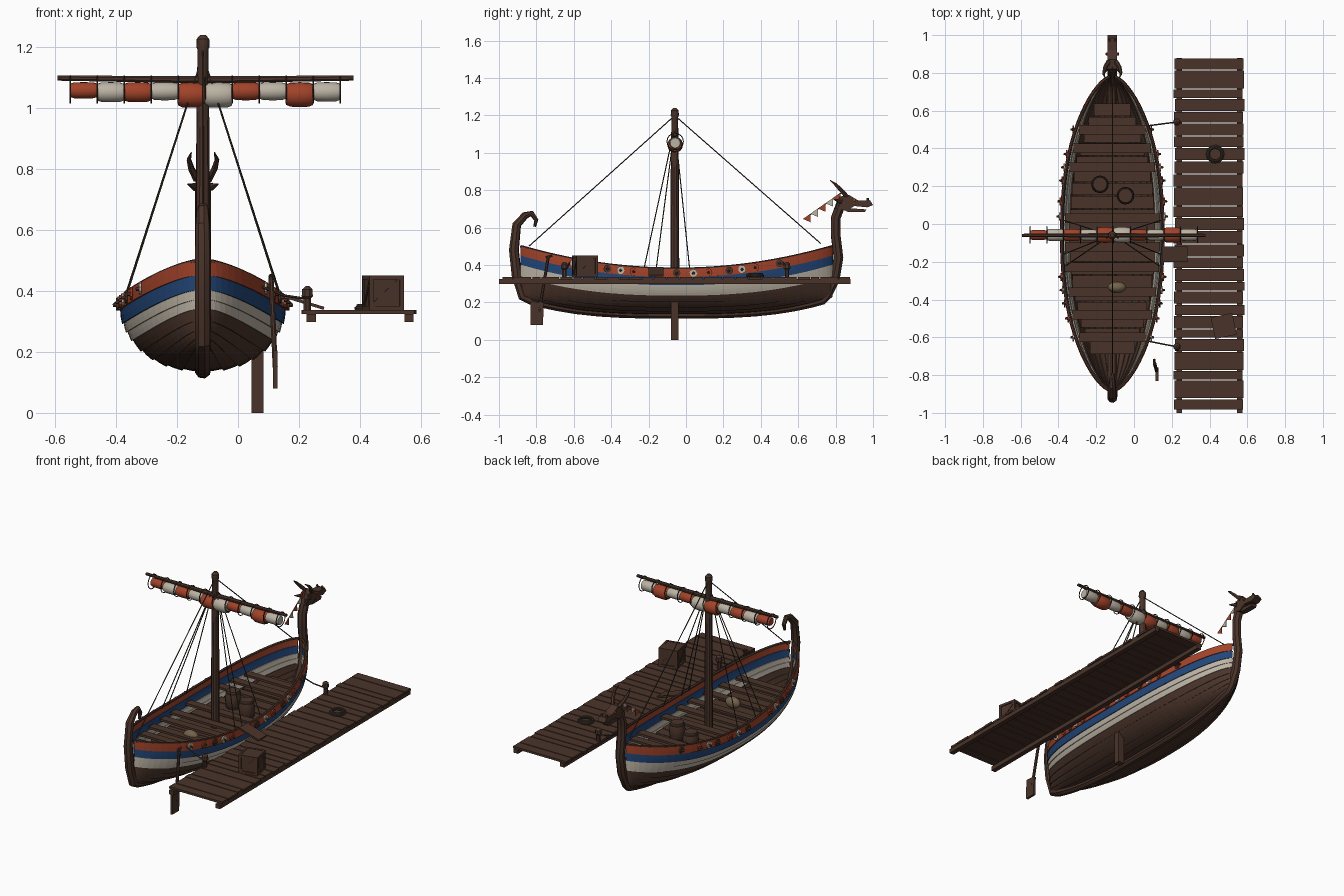
import bpy, bmesh, math, random
from mathutils import Vector, Matrix

if "Cube" in bpy.data.objects:
    bpy.data.objects.remove(bpy.data.objects["Cube"])
random.seed(4)
CX = -0.115  # ship centre line

def mat(name, c):
    m = bpy.data.materials.new(name)
    m.diffuse_color = (*c, 1)
    m.use_nodes = True
    m.node_tree.nodes["Principled BSDF"].inputs["Base Color"].default_value = m.diffuse_color
    return m
BROWN = mat("dark wood", (.068, .034, .023))
RED = mat("brick red", (.36, .055, .022))
BLUE = mat("deep blue", (.016, .062, .19))
CREAM = mat("cream", (.50, .45, .37))
ROPE = mat("rope", (.05, .04, .027))

def add(name, bm, mats, smooth=False):
    bmesh.ops.recalc_face_normals(bm, faces=bm.faces[:])
    me = bpy.data.meshes.new(name)
    bm.to_mesh(me)
    bm.free()
    for m in (mats if isinstance(mats, list) else [mats]):
        me.materials.append(m)
    if smooth:
        me.shade_smooth()
        me.set_sharp_from_angle(angle=math.radians(35))
    o = bpy.data.objects.new(name, me)
    bpy.context.collection.objects.link(o)
    return o

def box(name, c, s, m=BROWN, rot=None):
    bm = bmesh.new()
    M = Matrix.Translation(c) @ (rot.to_4x4() if rot else Matrix()) @ Matrix.Diagonal((*s, 1))
    bmesh.ops.create_cube(bm, size=1, matrix=M)
    return add(name, bm, m)

def tube(name, pts, r, m=BROWN, n=8, closed=False):
    """Sweep an n-sided ring along points; r is a number or one per point."""
    bm = bmesh.new()
    P = [Vector(p) for p in pts]
    k = len(P)
    R = r if isinstance(r, list) else [r] * k
    rings, side = [], None
    for i, p in enumerate(P):
        a, b = (P[i - 1], P[(i + 1) % k]) if closed else (P[max(i - 1, 0)], P[min(i + 1, k - 1)])
        t = (b - a).normalized()
        if side is None:
            side = t.orthogonal().normalized()
        side = (side - t * side.dot(t)).normalized()
        up = t.cross(side)
        rings.append([bm.verts.new(p + R[i] * (side * math.cos(w) + up * math.sin(w)))
                      for w in (2 * math.pi * (j + .5) / n for j in range(n))])
    for i in range(k if closed else k - 1):
        A, B = rings[i], rings[(i + 1) % k]
        for j in range(n):
            bm.faces.new((A[j], A[(j + 1) % n], B[(j + 1) % n], B[j]))
    if not closed:
        bm.faces.new(rings[0])
        bm.faces.new(rings[-1])
    return add(name, bm, m, n > 6)

def prism(name, pts, x, th, m=BROWN):
    """Profile in (y, z) given thickness in x."""
    bm = bmesh.new()
    f = bm.faces.new([bm.verts.new((x - th / 2, *p)) for p in pts])
    e = bmesh.ops.extrude_face_region(bm, geom=[f])
    bmesh.ops.translate(bm, vec=(th, 0, 0), verts=[v for v in e["geom"] if isinstance(v, bmesh.types.BMVert)])
    return add(name, bm, m)

def ring(c, r, axis, n=16):
    out = []
    for i in range(n):
        a, b = r * math.cos(2 * math.pi * i / n), r * math.sin(2 * math.pi * i / n)
        out.append(Vector(c) + Vector((0, a, b) if axis == "x" else (a, b, 0)))
    return out

# hull shape rules
def T(y): return min(1, abs(y + .05) / .83)
def width(y): return .014 + .256 * max(0, 1 - T(y) ** 2.3) ** .7
def rim(y): return .378 + .12 * T(y) ** 2
def bottom(y): return .145 + .09 * T(y) ** 3
def section(y, u):
    a = u * math.pi / 2
    return width(y) * math.sin(a) ** .85, bottom(y) + (rim(y) - bottom(y)) * (1 - math.cos(a))
def inner(y, z):
    c = 1 - (z - bottom(y)) / (rim(y) - bottom(y))
    return width(y) * max(0, 1 - c * c) ** .425 - .012
YS = [-.05 - .83 * math.cos(math.pi * i / 36) for i in range(37)]

# lapped hull planks, coloured by height band
edges = [0, .12, .24, .36, .48, .6, .685, .767, .885, 1]
bm = bmesh.new()
for s in (-1, 1):
    for k in range(9):
        rows = []
        for y in YS:
            row = []
            for u, lap in ((edges[k], .006), ((edges[k] + edges[k + 1]) / 2, .003), (edges[k + 1], 0)):
                x, z = section(y, u)
                a = u * math.pi / 2
                row.append(bm.verts.new((CX + s * (x + lap * math.sin(a)), y, z - lap * math.cos(a))))
            rows.append(row)
        for A, B in zip(rows, rows[1:]):
            for j in (0, 1):
                q = (A[j], A[j + 1], B[j + 1], B[j])
                f = bm.faces.new(q if s < 0 else q[::-1])
                f.material_index = {8: 1, 7: 2, 6: 3, 5: 3}.get(k, 0)
hull = add("hull_planks", bm, [BROWN, RED, BLUE, CREAM])
sol = hull.modifiers.new("thickness", "SOLIDIFY")
sol.thickness, sol.offset = .01, 0
for s in (-1, 1):
    tube("gunwale", [(CX + s * (width(y) - .004), y, rim(y)) for y in YS], .008, n=6)

# keel, stem and curled stern post in one sweep
stern = [(-.81, .605), (-.80, .64), (-.825, .675), (-.86, .665), (-.905, .615), (-.92, .48), (-.905, .34), (-.87, .23)]
stem = [(.755, .24), (.795, .32), (.815, .44), (.80, .56), (.80, .65), (.83, .73)]
keel = [(y, bottom(y) - .006) for y in YS[4:-3:2]]
path = stern + keel + stem
tube("keel_and_posts", [(CX, *p) for p in path], [.008, .012, .016, .02, .024] + [.027] * (len(path) - 5))

# beast figurehead
prism("head", [(.80, .70), (.82, .765), (.87, .775), (.92, .745), (.985, .745), (1, .72), (.97, .708), (.90, .715), (.86, .69)], CX, .05)
prism("jaw", [(.83, .70), (.87, .682), (.955, .682), (.965, .697), (.88, .703)], CX, .036)
for s in (-1, 1):
    tube("horn", [(CX + s * .02, .86, .765), (CX + s * .038, .83, .80), (CX + s * .046, .80, .83), (CX + s * .038, .77, .853)], [.012, .011, .008, .002], n=6)
    tube("ear", [(CX + s * .025, .83, .74), (CX + s * .05, .79, .75)], [.014, .002], n=6)
    tube("eye", [(CX + s * .02, .90, .745), (CX + s * .034, .90, .747)], .008, RED)
    tube("nostril", [(CX + s * .015, .975, .74), (CX + s * .018, .97, .757)], .007, n=6)
# pennants behind the neck
tube("pennant_line", [(CX, .83, .785), (CX, .63, .645)], .002, ROPE, 5)
for i in range(5):
    y, z = .635 + .04 * i, .65 + .028 * i
    prism("pennant", [(y - .01, z - .004), (y + .03, z + .024), (y + .032, z - .022)], CX, .004, CREAM if i % 2 else RED)

# deck planks and rowing benches
n = 19
for i in range(n):
    y = -.69 + 1.33 * (i + .5) / n
    z = .262 + .05 * T(y) ** 3
    box("deck_plank", (CX, y, z), (2 * min(inner(y - .03, z), inner(y + .03, z)), 1.33 / n - .005, .014))
for y in (-.6, -.48, -.36, -.23, -.12, .03, .3, .4, .5):
    z = .318 + .05 * T(y) ** 2
    box("bench", (CX, y, z), (2 * inner(y, z) + .004, .05, .014))

# mast, yard and rolled sail
tube("mast", [(CX, -.06, z) for z in (.2, .5, .9, 1.19, 1.2, 1.225, 1.238)], [.025, .024, .022, .018, .022, .021, .01], n=10)
tube("yard", [(-.592, -.06, 1.097), (CX, -.06, 1.092), (.378, -.06, 1.097)], [.009, .013, .009])
SX, SW = -.55, .0885
for i, r in enumerate((.027, .033, .033, .03, .042, .042, .03, .03, .041, .032)):
    x = SX + SW * i
    tube("sail_roll", [(x + SW * f, -.058, 1.092 - .008 - r) for f in (0, .15, .5, .85, 1)],
         [r * k for k in (.82, .97, 1, .97, .82)], CREAM if i % 2 else RED, 14)
for i in range(11):
    tube("sail_tie", ring((SX + SW * i, -.058, 1.06), .044, "x"), .0028, ROPE, 5, True)

# standing ropes
tube("fore_stay", [(CX, -.05, 1.19), (CX, .72, .515)], .003, ROPE, 6)
tube("back_stay", [(CX, -.07, 1.19), (CX, -.84, .50)], .003, ROPE, 6)
for s in (-1, 1):
    for y in (-.225, -.16, .02):
        tube("shroud", [(CX + s * .01, -.06, 1.14), (CX + s * (width(y) - .012), y, rim(y) - .005)], .003, ROPE, 6)

# small side shields with bosses
for s in (-1, 1):
    for i, y in enumerate((-.6, -.5, -.42, -.35, -.28, -.05, .04, .12, .23, .30, .37, .5)):
        x, z = CX + s * (width(y) + .006), rim(y) - .022
        tube("side_shield", [(x, y, z), (x + s * .008, y, z)], .021, (CREAM, RED, BROWN)[i % 3], 10)
        tube("shield_boss", [(x, y, z), (x + s * .019, y, z - .004)], [.01, .005], BROWN, 6)

# steering oar and side post
tube("oar_shaft", [(.108, -.735, .45), (.115, -.76, .30), (.122, -.785, .15)], .009)
prism("oar_blade", [(-.832, .08), (-.765, .08), (-.76, .20), (-.83, .205)], .122, .014)
tube("oar_handle", [(.108, -.75, .44), (.108, -.715, .45)], .007, n=6)
box("side_post", (.064, -.06, .125), (.04, .04, .25))

# cargo on deck
for x, y in ((-.18, .21), (-.045, .15)):
    tube("barrel", [(x, y, .268 + .11 * f) for f in (0, .25, .5, .75, 1)], [.037, .044, .047, .044, .037], BROWN, 14)
    for f in (.12, .88):
        tube("barrel_hoop", ring((x, y, .268 + .11 * f), .041, "z"), .0035, ROPE, 5, True)
bm = bmesh.new()
bmesh.ops.create_uvsphere(bm, u_segments=14, v_segments=8, radius=1,
                          matrix=Matrix.Translation((-.09, -.335, .325)) @ Matrix.Diagonal((.05, .03, .035, 1)))
add("sack", bm, mat("sack cloth", (.17, .125, .07)), True)

# pier
y = -.985
while y < .87:
    w = min(random.choice((.05, .06, .07, .1)), .88 - y)
    j = random.uniform(-.006, .006)
    box("pier_plank", (.397 + j, y + w / 2, .33), (.366, w - .006, .013))
    y += w
for x in (.24, .56):
    box("pier_beam", (x, -.06, .311), (.03, 1.88, .026))

# crate with frame and braces
RZ = Matrix.Rotation(math.radians(12), 3, 'Z')
C, h = Vector((.475, -.54, .394)), .057
box("crate", C, (.104, .104, .11), BROWN, RZ)
for a in range(4):
    R = RZ @ Matrix.Rotation(a * math.pi / 2, 3, 'Z')
    box("crate_corner", C + R @ Vector((h - .006, h - .006, 0)), (.014, .014, .114), BROWN, R)
    for z in (-.05, .05):
        box("crate_rail", C + R @ Vector((0, -h + .005, z)), (.1, .012, .014), BROWN, R)
    box("crate_brace", C + R @ Vector((0, -h + .005, 0)), (.125, .006, .012), BROWN, R @ Matrix.Rotation(-.75, 3, 'Y'))

# gangplank, mooring posts and lines, rope coil
box("gangplank", (.215, -.16, .363), (.14, .08, .01), BROWN, Matrix.Rotation(math.radians(17), 3, 'Y'))
for yh, yp in ((.52, .54), (-.62, -.65)):
    tube("mooring_post", [(.227, yp, z) for z in (.33, .375, .382, .405, .416)], [.013, .013, .02, .018, .006])
    tube("mooring_line", [(CX + width(yh), yh, rim(yh) - .02), (.15, (yh + yp) / 2, .385), (.227, yp, .373)], .004, ROPE, 6)
for r, z in ((.042, .342), (.036, .35)):
    tube("rope_coil", ring((.43, .37, z), r, "z"), .007, ROPE, 8, True)
